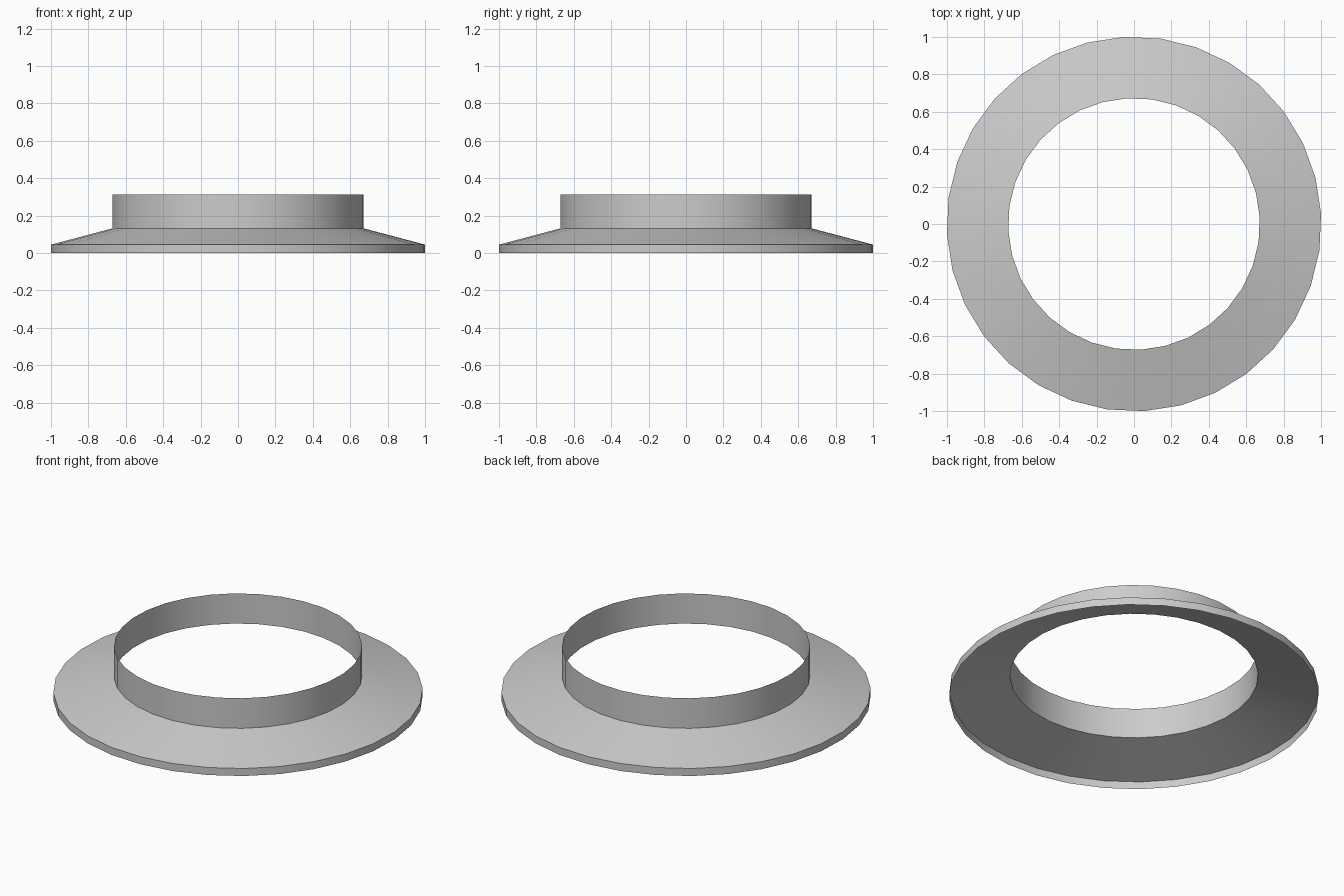
import bpy, bmesh, math

if "Cube" in bpy.data.objects:
    bpy.data.objects.remove(bpy.data.objects["Cube"])

SIDES = 32
START = math.radians(3.1)  # small twist of the polygon

mat = bpy.data.materials.new("light_grey")
mat.diffuse_color = (0.6, 0.6, 0.6, 1.0)
mat.use_nodes = True
mat.node_tree.nodes["Principled BSDF"].inputs["Base Color"].default_value = mat.diffuse_color


def open_lathe(name, profile):
    """Spin a (radius, height) profile into an open thin shell."""
    bm = bmesh.new()
    rings = []
    for r, z in profile:
        angles = [START + 2 * math.pi * i / SIDES for i in range(SIDES)]
        rings.append([bm.verts.new((r * math.cos(a), r * math.sin(a), z)) for a in angles])
    for low, high in zip(rings, rings[1:]):
        for i in range(SIDES):
            j = (i + 1) % SIDES
            bm.faces.new((low[i], low[j], high[j], high[i]))
    mesh = bpy.data.meshes.new(name)
    bm.to_mesh(mesh)
    bm.free()
    mesh.materials.append(mat)
    obj = bpy.data.objects.new(name, mesh)
    bpy.context.collection.objects.link(obj)
    bpy.context.view_layer.objects.active = obj
    obj.select_set(True)
    bpy.ops.object.shade_smooth_by_angle(angle=math.radians(30))
    obj.select_set(False)
    return obj


# Outer rim, sloping flange and upright collar in one sheet
open_lathe("flanged_collar", [(1.0015, 0.0), (1.0015, 0.045), (0.673, 0.132), (0.673, 0.312)])
